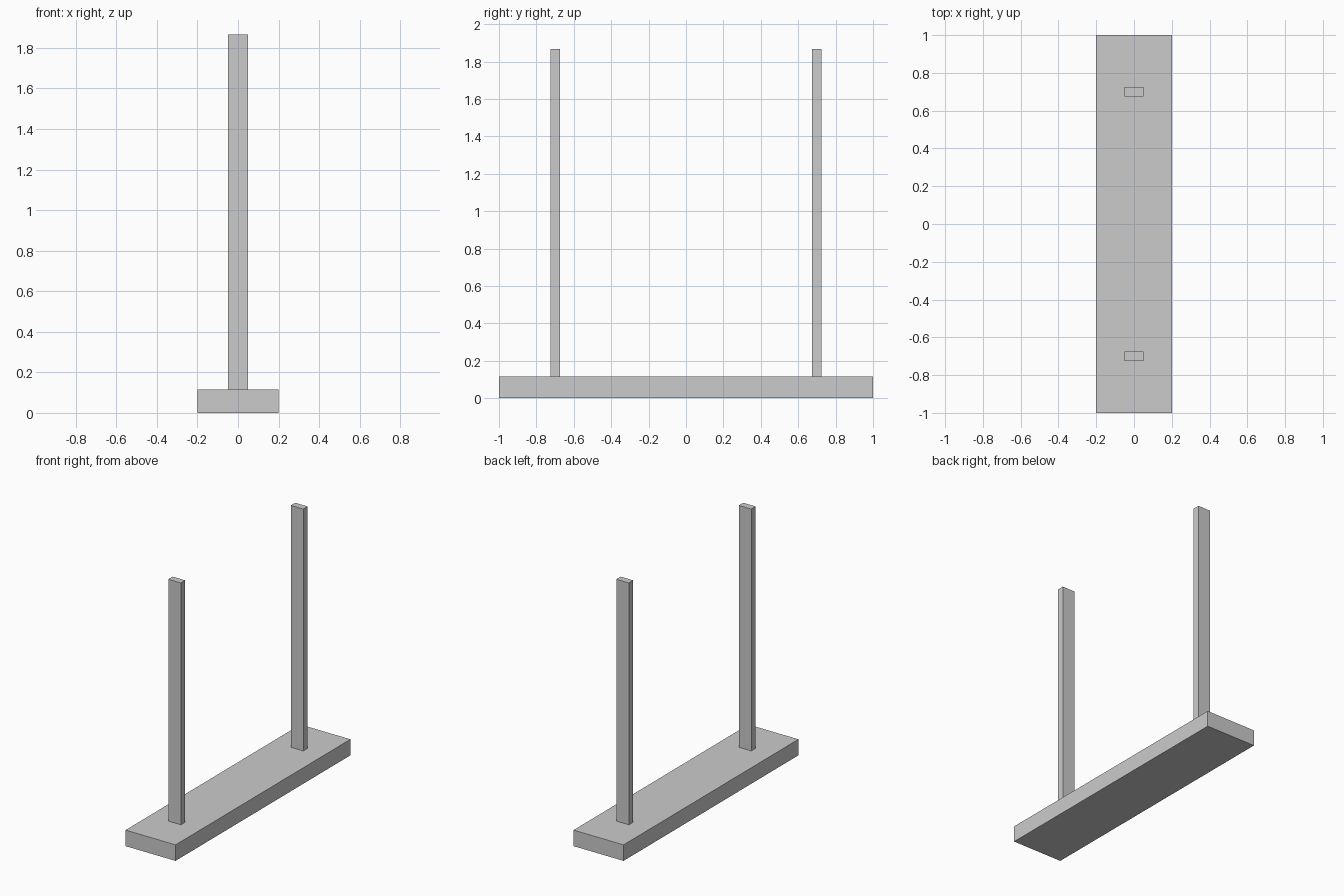
import bpy

if "Cube" in bpy.data.objects:
    bpy.data.objects.remove(bpy.data.objects["Cube"])

BASE_H = 0.116
POST_H = 1.75


def box(name, size, center):
    """Add a box with its dimensions baked into the mesh."""
    bpy.ops.mesh.primitive_cube_add(size=1, location=center)
    obj = bpy.context.object
    obj.name = name
    obj.scale = size
    bpy.ops.object.transform_apply(location=False, rotation=False, scale=True)
    return obj


# Long flat base plank
box("base", (0.4, 2.0, BASE_H), (0, 0, BASE_H / 2))

# Two upright posts standing on the plank
for name, y in (("front_post", -0.7), ("back_post", 0.7)):
    box(name, (0.1, 0.05, POST_H), (0, y, BASE_H + POST_H / 2))
